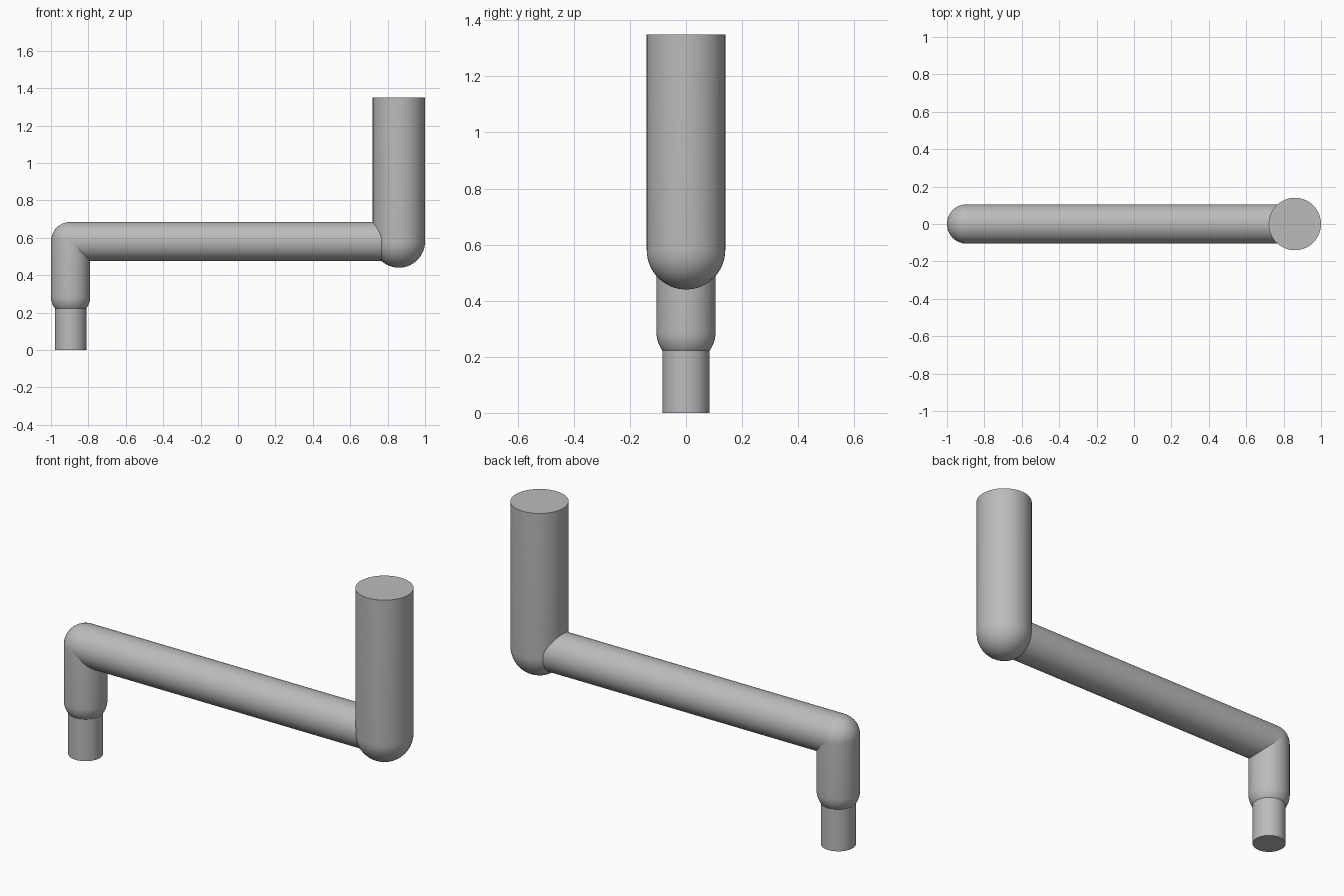
import bpy, bmesh, math
from mathutils import Matrix, Vector

cube = bpy.data.objects.get("Cube")
if cube:
    bpy.data.objects.remove(cube, do_unlink=True)

grey = bpy.data.materials.new("pipe grey")
grey.use_nodes = True
colour = (0.5, 0.5, 0.5, 1)
grey.diffuse_color = colour
grey.node_tree.nodes["Principled BSDF"].inputs["Base Color"].default_value = colour

SEGMENTS = 64
RINGS = 14


def pipe(name, start, end, radius, round_start=False, round_end=False):
    """Lathe a pipe from start to end, each end flat or a hemisphere."""
    start, end = Vector(start), Vector(end)
    length = (end - start).length
    arc = [i / RINGS * math.pi / 2 for i in range(RINGS + 1)]
    low = [(radius * math.sin(a), -radius * math.cos(a)) for a in arc]
    high = [(r, length - z) for r, z in reversed(low)]
    profile = (low if round_start else [(0, 0), (radius, 0)])
    high = [(r, length - z) for r, z in reversed(low)]
    profile = profile + (high if round_end else [(radius, length), (0, length)])

    bm = bmesh.new()
    verts = [bm.verts.new((r, 0, z)) for r, z in profile]
    edges = [bm.edges.new(pair) for pair in zip(verts, verts[1:])]
    bmesh.ops.spin(bm, geom=verts + edges, cent=(0, 0, 0), axis=(0, 0, 1),
                   angle=math.tau, steps=SEGMENTS, use_merge=True)
    bmesh.ops.remove_doubles(bm, verts=bm.verts, dist=1e-5)
    bmesh.ops.recalc_face_normals(bm, faces=bm.faces)
    turn = Vector((0, 0, 1)).rotation_difference(end - start).to_matrix().to_4x4()
    bm.transform(Matrix.Translation(start) @ turn)

    mesh = bpy.data.meshes.new(name)
    bm.to_mesh(mesh)
    bm.free()
    mesh.materials.append(grey)
    obj = bpy.data.objects.new(name, mesh)
    bpy.context.collection.objects.link(obj)
    bpy.ops.object.select_all(action="DESELECT")
    obj.select_set(True)
    bpy.context.view_layer.objects.active = obj
    bpy.ops.object.shade_smooth_by_angle(angle=math.radians(35))
    return obj


LEG_X, COLUMN_X, ARM_Z = -0.895, 0.86, 0.58

# Narrow spigot at the foot
pipe("spigot", (LEG_X, 0, 0), (LEG_X, 0, 0.3), 0.084)
# Short leg with a rounded foot and a rounded elbow on top
pipe("short_leg", (LEG_X, 0, 0.285), (LEG_X, 0, ARM_Z), 0.105, True, True)
# Long arm from the elbow into the column
pipe("long_arm", (LEG_X, 0, ARM_Z), (COLUMN_X, 0, ARM_Z), 0.105)
# Wide upright column with a rounded base and a flat top
pipe("column", (COLUMN_X, 0, ARM_Z), (COLUMN_X, 0, 1.35), 0.14, True)
